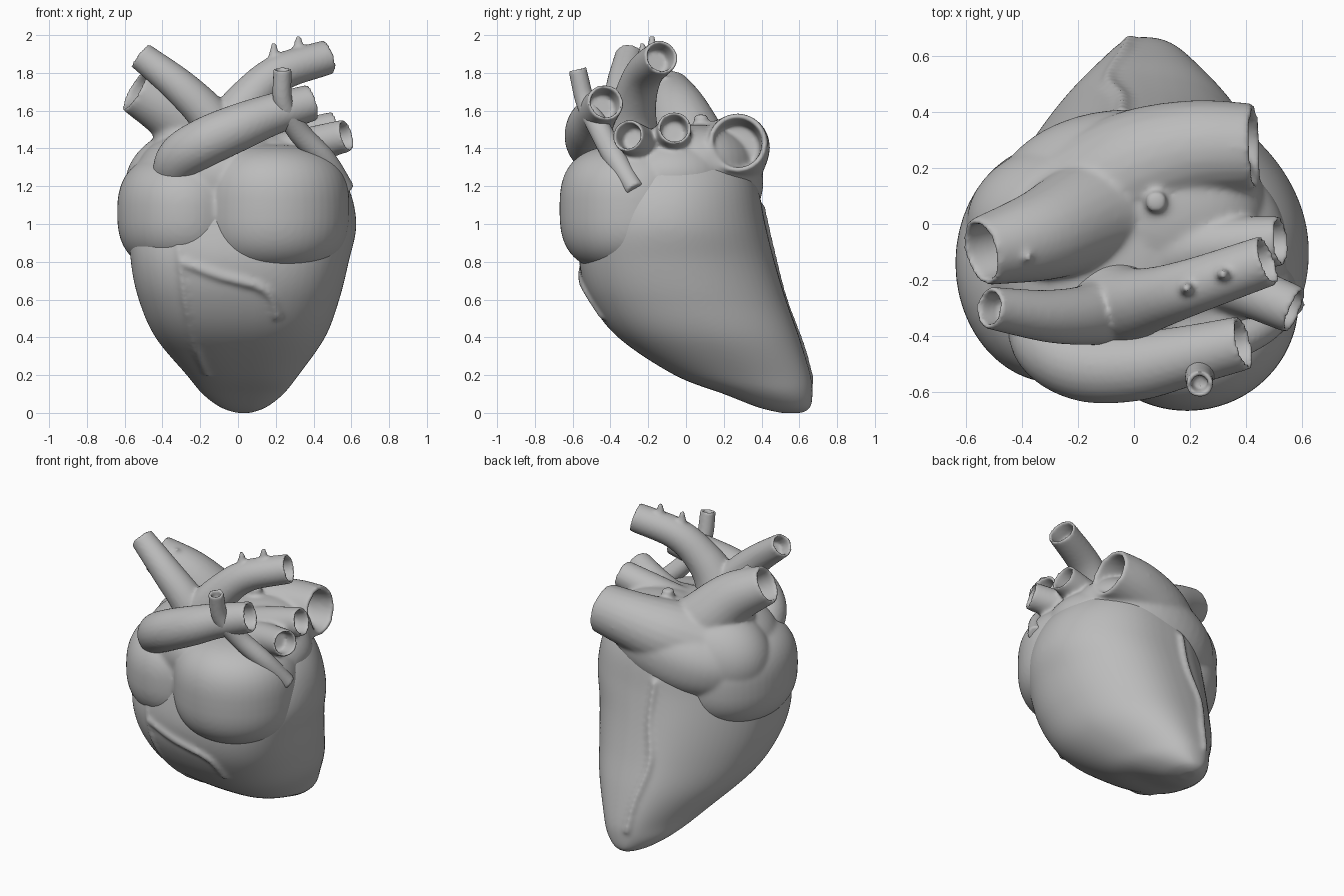
import bpy, bmesh, math
from mathutils import Vector, Matrix

if "Cube" in bpy.data.objects:
    bpy.data.objects.remove(bpy.data.objects["Cube"], do_unlink=True)

tissue = bpy.data.materials.new("tissue grey")
tissue.use_nodes = True
COLOUR = (0.5, 0.5, 0.5, 1)
tissue.diffuse_color = COLOUR
tissue.node_tree.nodes["Principled BSDF"].inputs["Base Color"].default_value = COLOUR


def spline(points, steps=8):
    """Smooth path through points of any dimension."""
    pts = [Vector(p) for p in points]
    pts = [2 * pts[0] - pts[1]] + pts + [2 * pts[-1] - pts[-2]]
    path = []
    for a, b, c, d in zip(pts, pts[1:], pts[2:], pts[3:]):
        for i in range(steps):
            t = i / steps
            path.append(b + (c - a) * (t / 2) + (2 * a - 5 * b + 4 * c - d) * (t * t / 2)
                        + (3 * b - a - 3 * c + d) * (t ** 3 / 2))
    return path + [pts[-2]]


def loft(bm, rings):
    """Closed skin over a list of equal rings."""
    rows = [[bm.verts.new(p) for p in ring] for ring in rings]
    n = len(rows[0])
    for low, high in zip(rows, rows[1:]):
        for i in range(n):
            j = (i + 1) % n
            bm.faces.new((low[i], low[j], high[j], high[i]))
    bm.faces.new(rows[0][::-1])
    bm.faces.new(rows[-1])


def vessel(bm, points, hollow=True, sides=24):
    """Tube along (x, y, z, radius) points, with a bored mouth at its last point."""
    path = spline(points)
    spots = [p.to_3d() for p in path]
    radii = [p[3] for p in path]
    axis = (spots[1] - spots[0]).normalized()
    side = axis.orthogonal().normalized()
    frames = []
    for i, spot in enumerate(spots):
        ahead = (spots[min(i + 1, len(spots) - 1)] - spots[max(i - 1, 0)]).normalized()
        side = (axis.rotation_difference(ahead) @ side).normalized()
        axis = ahead
        frames.append((spot, side.copy(), axis.cross(side), radii[i]))
    if hollow:
        spot, u, v, r = frames[-1]
        wall = max(0.17 * r, 0.016)
        frames.append((spot, u, v, r - wall))
        frames.append((spot - axis * r * 1.2, u, v, r - wall * 1.4))
    angles = [math.tau * i / sides for i in range(sides)]
    loft(bm, [[s + (u * math.cos(a) + v * math.sin(a)) * r for a in angles]
              for s, u, v, r in frames])


def power(value, exponent):
    return math.copysign(abs(value) ** exponent, value)


def lobe(bm, centre, radii, lean=0, square=1):
    """Rounded chamber, leaning about the front-back axis; lower square is boxier."""
    ball = bmesh.ops.create_uvsphere(bm, u_segments=48, v_segments=32, radius=1)["verts"]
    place = Matrix.Translation(centre) @ Matrix.Rotation(lean, 4, "Y") @ Matrix.Diagonal((*radii, 1))
    for v in ball:
        across = max(v.co.xy.length, 1e-6)
        wide = across ** square / across
        v.co = place @ Vector((v.co.x * wide, v.co.y * wide, power(v.co.z, square)))


def finish(name, bm, voxel=0.012, rounds=4):
    """Fuse the overlapping pieces into one smooth skin."""
    bmesh.ops.recalc_face_normals(bm, faces=bm.faces)
    mesh = bpy.data.meshes.new(name)
    bm.to_mesh(mesh)
    bm.free()
    mesh.materials.append(tissue)
    obj = bpy.data.objects.new(name, mesh)
    bpy.context.collection.objects.link(obj)
    fuse = obj.modifiers.new("fuse", "REMESH")
    fuse.mode = "VOXEL"
    fuse.voxel_size = voxel
    fuse.use_smooth_shade = True
    soften = obj.modifiers.new("soften", "SMOOTH")
    soften.factor = 0.5
    soften.iterations = rounds


# Ventricles: egg sections (height, front, back, half width, middle), fuller at the left back
SECTIONS = spline([
    (0, .5, .62, .04, .03), (.03, .38, .66, .12, .03), (.1, .2, .67, .21, .03),
    (.2, -.06, .66, .29, .03), (.4, -.36, .6, .44, .02), (.6, -.51, .53, .52, .015),
    (.8, -.565, .47, .565, .02), (1, -.54, .42, .585, .04), (1.2, -.48, .38, .54, .04),
    (1.35, -.4, .32, .42, .04), (1.45, -.25, .22, .24, .03)])


def skin(section, angle):
    z, front, back, half, middle = section
    s, c = math.sin(angle), math.cos(angle)
    pinch = .1 if c > 0 else .33
    width = power(c, .77) * (1 - pinch * s * abs(s) ** .2)
    return Vector((middle + half * width, (front + back) / 2 + (back - front) / 2 * s, z))


def surface_vein(bm, turns, radius):
    """Low raised vessel; turns lists (height, angle in degrees)."""
    points = []
    for z, degrees in turns:
        section = min(SECTIONS, key=lambda s: abs(s[0] - z))
        points.append((*skin(section, math.radians(degrees)), radius))
    vessel(bm, points, hollow=False, sides=12)


bm = bmesh.new()
loft(bm, [[skin(s, math.tau * i / 64) for i in range(64)] for s in SECTIONS])
surface_vein(bm, [(.95, 248), (.75, 250), (.55, 250), (.35, 248), (.2, 245)], .016)
surface_vein(bm, [(.8, 250), (.72, 265), (.64, 278), (.5, 286)], .024)
surface_vein(bm, [(1.1, 98), (.85, 96), (.6, 102), (.35, 98), (.15, 100)], .022)
finish("ventricles", bm, rounds=16)

# Atria and front chamber, with the veins that enter them
bm = bmesh.new()
lobe(bm, (.19, -.28, 1.08), (.4, .39, .34), square=.72)
lobe(bm, (-.28, -.14, 1.06), (.36, .43, .32), square=.78)
lobe(bm, (-.1, -.1, 1.25), (.44, .43, .26), square=.9)
lobe(bm, (-.2, 0, 1.2), (.4, .3, .32))
lobe(bm, (-.02, .06, 1.23), (.5, .35, .27), lean=-.25, square=.9)
lobe(bm, (.16, -.08, 1.25), (.39, .36, .24))
vessel(bm, [(-.3, 0, 1.2, .24), (-.15, .09, 1.27, .24), (.02, .2, 1.34, .215),
            (.22, .265, 1.4, .18), (.435, .275, 1.43, .157)])
vessel(bm, [(.02, .08, 1.26, .2), (-.14, .04, 1.38, .2), (-.33, -.04, 1.58, .165),
            (-.55, -.1, 1.71, .122)])
vessel(bm, [(-.3, -.05, 1.25, .17), (-.3, -.06, 1.42, .15), (-.3, -.04, 1.55, .14)], hollow=False)
vessel(bm, [(.1, -.1, 1.34, .16), (.3, -.08, 1.44, .11), (.53, -.06, 1.51, .09)])
vessel(bm, [(.15, -.15, 1.32, .15), (.36, -.22, 1.41, .1), (.58, -.31, 1.47, .087)])
vessel(bm, [(.08, .08, 1.35, .08), (.08, .08, 1.5, .045), (.08, .08, 1.58, .038)], hollow=False)
vessel(bm, [(-.38, -.1, 1.6, .04), (-.38, -.12, 1.79, .015)], hollow=False)
finish("atria_and_veins", bm, rounds=12)

# Arched artery with its forked branch and small buds
bm = bmesh.new()
vessel(bm, [(-.1, -.27, 1.3, .19), (-.04, -.29, 1.5, .145), (.06, -.27, 1.66, .115),
            (.22, -.22, 1.8, .1), (.48, -.13, 1.885, .092)])
vessel(bm, [(-.06, -.27, 1.35, .17), (-.14, -.32, 1.55, .115), (-.3, -.33, 1.72, .095),
            (-.52, -.3, 1.895, .075)])
for x, y, tip in ((.19, -.23, 1.96), (.32, -.18, 2)):
    vessel(bm, [(x, y, tip - .15, .04), (x, y, tip - .05, .024), (x, y, tip, .012)], hollow=False)
finish("arched_artery", bm)

# Front artery crossing over the chambers
bm = bmesh.new()
vessel(bm, [(-.36, -.3, 1.2, .1), (-.31, -.43, 1.34, .125), (-.18, -.505, 1.43, .13),
            (0, -.51, 1.51, .125), (.18, -.475, 1.58, .11), (.395, -.425, 1.645, .097)])
finish("front_artery", bm)

# Slim vessel rising at the front
bm = bmesh.new()
vessel(bm, [(.57, -.27, 1.18, .05), (.46, -.37, 1.34, .06), (.32, -.45, 1.49, .06),
            (.24, -.53, 1.64, .052), (.235, -.575, 1.82, .048)])
finish("slim_vessel", bm, voxel=.01, rounds=2)
